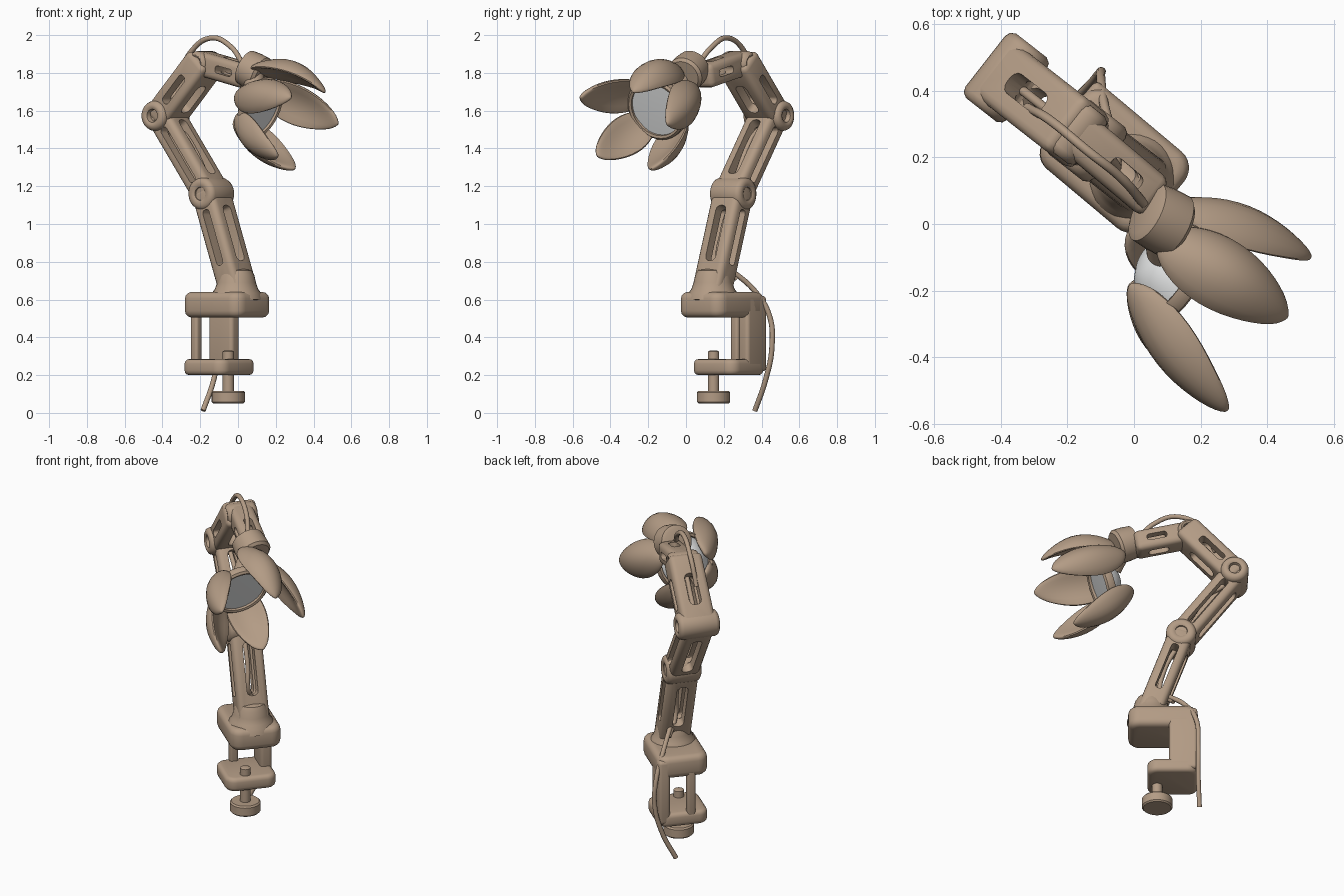
import bpy, bmesh, math
from mathutils import Vector, Matrix

if "Cube" in bpy.data.objects:
    bpy.data.objects.remove(bpy.data.objects["Cube"])

def material(name, rgb):
    m = bpy.data.materials.new(name)
    m.diffuse_color = (*rgb, 1)
    m.use_nodes = True
    m.node_tree.nodes["Principled BSDF"].inputs["Base Color"].default_value = m.diffuse_color
    return m

TAN = material("tan", (0.45, 0.33, 0.235))
GREY = material("lamp grey", (0.78, 0.79, 0.79))

def finish(name, bm, mat=TAN):
    bmesh.ops.recalc_face_normals(bm, faces=bm.faces[:])
    me = bpy.data.meshes.new(name)
    bm.to_mesh(me)
    bm.free()
    ob = bpy.data.objects.new(name, me)
    bpy.context.collection.objects.link(ob)
    me.materials.append(mat)
    smooth(ob)
    return ob

def smooth(ob):
    bpy.ops.object.select_all(action='DESELECT')
    ob.select_set(True)
    bpy.context.view_layer.objects.active = ob
    bpy.ops.object.shade_smooth_by_angle(angle=math.radians(40))

def box(name, size, mat4, bevel, corner=0):
    """Rounded box; corner rounds the upright edges first."""
    bm = bmesh.new()
    bmesh.ops.create_cube(bm, size=1)
    bmesh.ops.scale(bm, vec=size, verts=bm.verts[:])
    if corner:
        es = [e for e in bm.edges if abs((e.verts[0].co - e.verts[1].co).z) > 1e-4]
        bmesh.ops.bevel(bm, geom=es, offset=corner, segments=6, profile=0.5, affect='EDGES')
    es = [e for e in bm.edges if e.calc_face_angle(0) > 1]
    bmesh.ops.bevel(bm, geom=es, offset=bevel, segments=3, profile=0.5, affect='EDGES')
    bmesh.ops.transform(bm, matrix=mat4, verts=bm.verts[:])
    return finish(name, bm)

def lathe(name, profile, origin, axis, mat=TAN, n=32):
    """Turned part: profile is (radius, height) along the axis."""
    bm = bmesh.new()
    q = Vector(axis).to_track_quat('Z', 'Y')
    rings = [[bm.verts.new(q @ Vector((r * math.cos(2 * math.pi * k / n),
                                       r * math.sin(2 * math.pi * k / n), h)) + Vector(origin))
              for k in range(n)] for r, h in profile]
    for a, b in zip(rings, rings[1:]):
        for k in range(n):
            bm.faces.new((a[k], a[(k + 1) % n], b[(k + 1) % n], b[k]))
    bmesh.ops.remove_doubles(bm, verts=bm.verts[:], dist=1e-5)
    return finish(name, bm, mat)

def cable(name, pts, r=0.014):
    cu = bpy.data.curves.new(name, 'CURVE')
    cu.dimensions = '3D'
    cu.bevel_depth = r
    cu.bevel_resolution = 3
    cu.use_fill_caps = True
    sp = cu.splines.new('BEZIER')
    sp.bezier_points.add(len(pts) - 1)
    for b, p in zip(sp.bezier_points, pts):
        b.co = p
        b.handle_left_type = b.handle_right_type = 'AUTO'
    ob = bpy.data.objects.new(name, cu)
    bpy.context.collection.objects.link(ob)
    cu.materials.append(TAN)

# arm plane, turned 38 degrees from x
A = math.radians(38)
D = Vector((math.cos(A), -math.sin(A), 0))
S = Vector((math.sin(A), math.cos(A), 0))
def P(u, z, v=0.11):
    return D * u + S * v + Vector((0, 0, z))

def link(name, p, q, w, h, ext=0.03, slot=0.2, shift=0):
    """Arm bar with long slots through both directions."""
    x = (q - p).normalized()
    z = x.cross(S)
    length = (q - p).length + 2 * ext
    m = Matrix((x, S, z)).transposed().to_4x4()
    m.translation = (p + q) / 2
    ob = box(name, (length, w, h), m, 0.03)
    m.translation += x * shift
    for size in ((length - slot, w * 2, h * 0.3), (length - slot, w * 0.36, h * 2)):
        cut = box("slot_cutter", size, m, 0.4 * min(size))
        cut.hide_render = True
        mod = ob.modifiers.new("slot", 'BOOLEAN')
        mod.operation = 'DIFFERENCE'
        mod.solver = 'EXACT'
        mod.object = cut
        bpy.context.view_layer.objects.active = ob
        bpy.ops.object.modifier_apply(modifier=mod.name)
        bpy.data.objects.remove(cut)
    smooth(ob)

def joint(name, c, r, w):
    h = w / 2
    half = [(0, h - .03), (.028, h - .03), (.035, h - .006), (.045, h), (r - .022, h),
            (r - .006, h - .01), (r, h - .026)]
    lathe(name, half + [(a, -b) for a, b in reversed(half)], c, S)

# arm links and joints
base, low, mid, top, neck = P(-.088, .66), P(-.265, 1.16), P(-.572, 1.573), P(-.31, 1.85), P(-.02, 1.785, .1)
link("lower_arm", base, low, .185, .145, .03, .28, .02)
link("middle_arm", low, mid, .18, .145, .03, .22)
link("upper_arm", mid, top, .2, .155, .03, .25)
link("head_link", top, neck, .14, .13, .02, .22, .04)
joint("lower_joint", low, .087, .205)
joint("middle_joint", mid, .08, .245)
joint("top_joint", top, .065, .18)

# clamp, turned 40 degrees; sizes relative to its centre
def clamp(name, u0, u1, v0, v1, z0, z1, bevel, corner):
    a = math.radians(40)
    m = Matrix.Rotation(-a, 4, 'Z')
    u, v = (u0 + u1) / 2, (v0 + v1) / 2
    m.translation = (-.058 + u * math.cos(a) + v * math.sin(a),
                     .19 - u * math.sin(a) + v * math.cos(a), (z0 + z1) / 2)
    box(name, (u1 - u0, v1 - v0, z1 - z0), m, bevel, corner)

clamp("clamp_top", -.2, .2, -.15, .15, .505, .64, .035, .065)
clamp("clamp_jaw", -.2, .09, -.15, .15, .2, .285, .025, .06)
clamp("clamp_leg_right", -.198, -.035, .08, .15, .22, .62, .02, .02)
clamp("clamp_leg_left", -.198, -.15, -.07, -.02, .22, .62, .012, .015)
lathe("pedestal", [(0, .58), (.14, .6), (.13, .635), (.115, .655), (.103, .69), (.094, .73), (.08, .755), (0, .77)],
      (-.008, .143, 0), (0, 0, 1))
lathe("clamp_screw", [(0, .1), (.03, .1), (.03, .325), (.02, .33), (0, .33)], (-.051, .146, 0), (0, 0, 1))
lathe("clamp_knob", [(0, .05), (.08, .05), (.088, .058), (.088, .108), (.08, .117), (0, .117)],
      (-.051, .146, 0), (0, 0, 1))

# lamp head
C = Vector((.1, -.14, 1.62))
N = Vector((.78, -.49, -.38)).normalized()
lathe("lamp_bulb", [(0, -.085), (.05, -.08), (.085, -.06), (.115, -.03), (.14, .01), (.15, .03), (0, .035)], C, N, GREY)
lathe("lamp_rim", [(.15, 0), (.165, -.005), (.175, .015), (.172, .04), (.16, .05), (.147, .045), (.15, 0)], C, N)
K = Vector((.08, .015, 1.81))
lathe("head_collar", [(0, -.06), (.075, -.06), (.095, -.05), (.1, 0), (.1, .05), (.085, .065), (0, .065)],
      K, (.8, -.42, -.42))
lathe("head_neck", [(0, 0), (.055, 0), (.055, .16), (0, .16)], K, C - K)

# petals, from base to tip
def petal(name, base, tip, bow=0.045, width=0.108):
    base, tip = Vector(base), Vector(tip)
    t = (tip - base).normalized()
    mid_pt = (base + tip) / 2
    o = mid_pt - (C + N * (mid_pt - C).dot(N))
    o = (o - t * o.dot(t)).normalized()
    w = t.cross(o)
    bm = bmesh.new()
    rows, n = 20, 20
    rings = []
    for i in range(rows + 1):
        s = (1 - math.cos(math.pi * i / rows)) / 2
        f = math.sin(math.pi * (0.03 + 0.93 * s) ** 0.85) ** 0.7
        f *= max(1 - abs(2 * s - 1) ** 14, 0.04) ** 0.5   # rounded ends
        c = base.lerp(tip, s) + o * (bow * math.sin(math.pi * s))
        ring = []
        for k in range(n):
            a = 2 * math.pi * k / n
            x = math.cos(a) * width * f
            y = math.sin(a) * 0.034 * f ** 0.6 - 4.0 * x * x
            ring.append(bm.verts.new(c + w * x + o * y))
        rings.append(ring)
    for a, b in zip(rings, rings[1:]):
        for k in range(n):
            bm.faces.new((a[k], a[(k + 1) % n], b[(k + 1) % n], b[k]))
    bm.faces.new(rings[0])
    bm.faces.new(rings[-1])
    finish(name, bm)

petal("petal_top", (.07, -.045, 1.82), (.46, -.28, 1.70), .075, .115)
petal("petal_right", (.115, .055, 1.72), (.53, -.10, 1.53), .045, .115)
petal("petal_lower_right", (-.015, -.025, 1.56), (.30, -.18, 1.29), .05, .112)
petal("petal_lower_left", (-.01, -.18, 1.56), (.21, -.47, 1.36))
petal("petal_left", (-.01, -.18, 1.68), (.28, -.56, 1.67))

# cables
cable("top_cable", [(-.32, .35, 1.76), (-.25, .31, 1.91), (-.14, .22, 1.985), (-.04, .14, 1.94), (.03, .06, 1.84)])
cable("middle_cable", [P(-.22, 1.08), P(-.30, 1.26), P(-.42, 1.45), P(-.53, 1.56), P(-.42, 1.74), P(-.36, 1.80)])
cable("lower_cable", [P(-.25, 1.12), P(-.17, .95), P(-.15, .8), (-.07, .27, .71)])
cable("floor_cable", [(-.05, .22, .77), (-.09, .36, .65), (-.1, .44, .52), (-.1, .455, .35),
                      (-.13, .42, .17), (-.185, .365, .012)])
